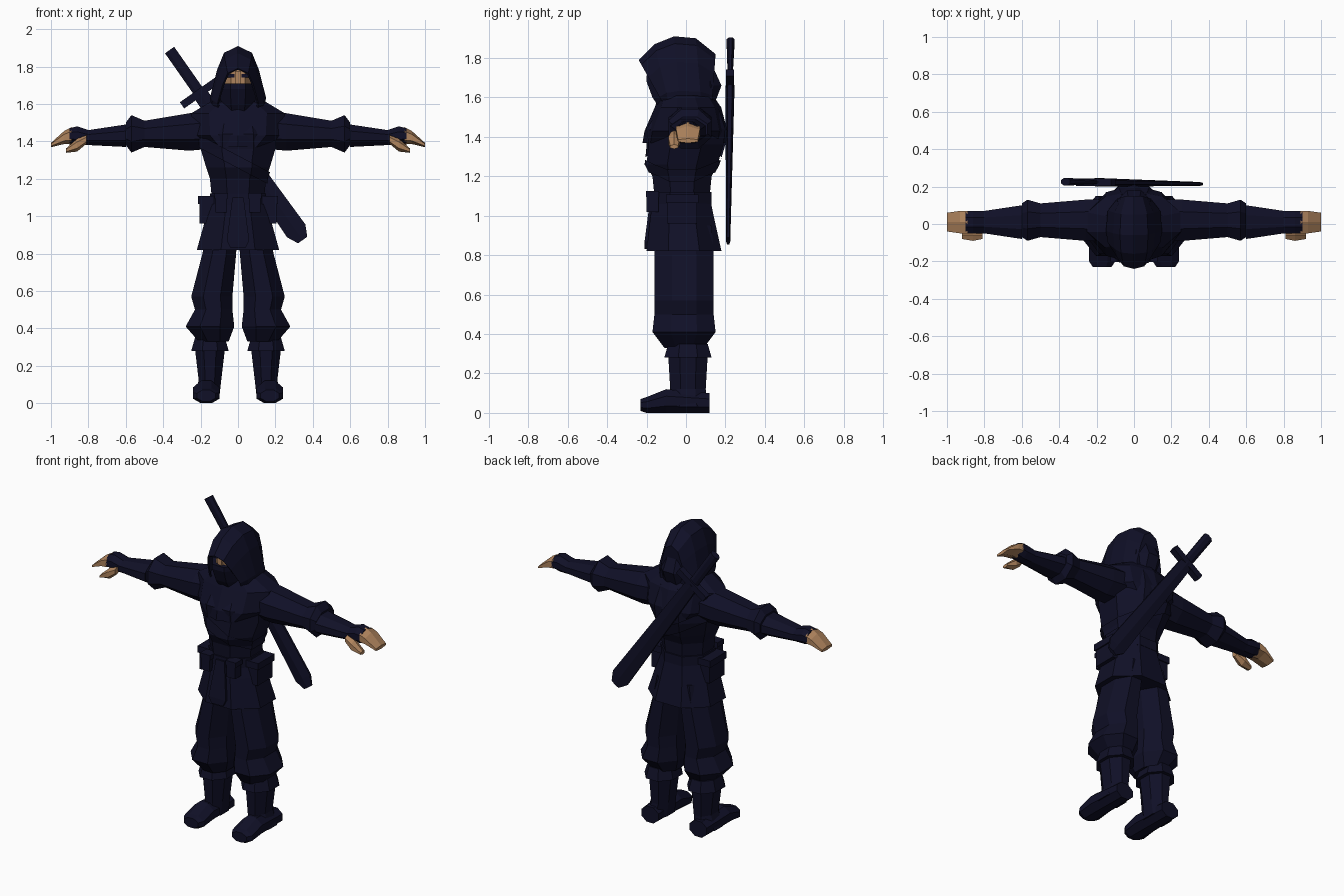
import bpy, bmesh, math
from mathutils import Matrix, Vector

default_cube = bpy.data.objects.get("Cube")
if default_cube:
    bpy.data.objects.remove(default_cube, do_unlink=True)


def make_material(name, red, green, blue):
    material = bpy.data.materials.new(name)
    material.use_nodes = True
    material.diffuse_color = (red, green, blue, 1)
    shader = material.node_tree.nodes["Principled BSDF"]
    shader.inputs["Base Color"].default_value = material.diffuse_color
    return material


NAVY = make_material("navy cloth", .005, .005, .02)
SKIN = make_material("skin", .43, .23, .11)
X, Y, Z = range(3)


def finish(name, bm, material=NAVY, mirror=False, matrix=None):
    """Turn a bmesh into a flat shaded object, optionally mirrored across x."""
    bmesh.ops.recalc_face_normals(bm, faces=bm.faces)
    if matrix:
        bm.transform(matrix)
    mesh = bpy.data.meshes.new(name)
    bm.to_mesh(mesh)
    bm.free()
    mesh.materials.append(material)
    part = bpy.data.objects.new(name, mesh)
    bpy.context.collection.objects.link(part)
    if mirror:
        part.modifiers.new("Mirror", "MIRROR")
    return part


def bridge(bm, first, second):
    """Join two rows of vertices with quads."""
    for a, b, c, d in zip(first, first[1:], second[1:], second):
        bm.faces.new((a, b, c, d))


def loft(name, axis, centre, rings, sides=8, drift=1, **options):
    """Skin rings of (position, half width, half depth, optional shift) along an axis.

    The shift moves a ring along its width (drift 0) or its depth (drift 1).
    """
    bm = bmesh.new()
    loops = []
    for position, width, depth, *shift in rings:
        middle = list(centre)
        middle[drift] += sum(shift)
        loop = []
        for side in range(sides):
            angle = math.tau * (side + .5) / sides
            reach = 1 / math.cos(math.pi / sides)
            point = [middle[0] + width * reach * math.cos(angle),
                     middle[1] + depth * reach * math.sin(angle)]
            point.insert(axis, position)
            loop.append(bm.verts.new(point))
        loops.append(loop)
    for lower, upper in zip(loops, loops[1:]):
        bridge(bm, lower + lower[:1], upper + upper[:1])
    bm.faces.new(loops[0])
    bm.faces.new(loops[-1])
    return finish(name, bm, **options)


def box(name, centre, size, **options):
    bm = bmesh.new()
    placement = Matrix.Translation(centre) @ Matrix.Diagonal(size).to_4x4()
    bmesh.ops.create_cube(bm, size=1, matrix=placement)
    return finish(name, bm, **options)


def pouches(name, centre, size):
    """A mirrored pair of pouches, each with a slightly larger lid on top."""
    box(name, centre, size, mirror=True)
    width, depth, height = size
    lid_centre = Vector(centre) + Vector((0, 0, height * .4))
    box(name + "_lids", lid_centre, (width * 1.2, depth * 1.1, height * .3), mirror=True)


# Tunic: chest narrowing to the waist, flared skirt, belt and front flap
torso = loft("torso", Z, (0, 0), [
    (1.1, .14, .14, -.02), (1.2, .15, .15, -.02), (1.26, .17, .18, -.02),
    (1.36, .2, .19), (1.44, .2, .2), (1.56, .16, .14, .02)])
loft("skirt", Z, (0, -.02), [(.82, .22, .19, .01), (1, .17, .16), (1.1, .14, .14)])
loft("belt", Z, (0, -.02), [(1.06, .15, .15), (1.12, .15, .15)])
loft("front_flap", Z, (0, -.2), [(.83, .04, .01), (.87, .06, .01), (1.1, .03, .01, .03)], sides=4)

# Cowl draped over the shoulders
loft("cowl", Z, (0, 0), [
    (1.37, .16, .2, -.01), (1.43, .24, .2), (1.55, .25, .16, .01), (1.61, .15, .13)], sides=10)

# Strap: a slanted slice of the chest pushed outwards
bm = bmesh.new()
bm.from_mesh(torso.data)
for side in (-1, 1):
    slope = Vector((.5, 0, .9)).normalized() * side
    bmesh.ops.bisect_plane(bm, geom=bm.verts[:] + bm.edges[:] + bm.faces[:],
                           plane_co=Vector((0, 0, 1.29)) + slope * .03,
                           plane_no=slope, clear_outer=True)
for vert in bm.verts:
    vert.co += Vector((vert.co.x, vert.co.y, 0)).normalized() * .01
finish("chest_strap", bm)

# Belt pouches
pouches("side_pouches", (.16, -.02, 1.03), (.09, .15, .14))
pouches("front_pouches", (.09, -.17, 1.07), (.06, .06, .1))

# Arms: wide sleeves, wrapped forearms and bare fingers
loft("sleeves", X, (.02, 1.44), [
    (.15, .11, .1, .02), (.26, .11, .1, .01), (.5, .09, .07),
    (.57, .11, .1), (.6, .09, .06)], mirror=True)
loft("forearms", X, (.01, 1.43), [
    (.6, .09, .06), (.8, .06, .04, -.01), (.86, .06, .05), (.9, .06, .04)], mirror=True)
loft("fingers", X, (.01, 1.4), [
    (.89, .06, .04, .03), (.93, .06, .03, .02), (1, .05, .01, -.02)],
    sides=6, material=SKIN, mirror=True)
loft("thumbs", X, (-.06, 1.38), [
    (.81, .02, .02, .03), (.86, .03, .03), (.92, .02, .01, -.03)],
    sides=6, material=SKIN, mirror=True)

# Baggy trousers gathered under the knee, gaiters and boots
loft("trousers", Z, (.13, -.01), [
    (.33, .08, .1), (.41, .13, .16, .02), (.5, .1, .15), (.57, .11, .15, .01),
    (.8, .09, .15, -.03), (.95, .08, .14, -.05)], drift=0, mirror=True)
loft("gaiters", Z, (.15, .01), [(.28, .1, .12), (.35, .08, .1)], mirror=True)
loft("boot_shafts", Z, (.15, .01), [
    (.03, .07, .1, .02), (.12, .06, .09), (.29, .08, .1)], drift=0, mirror=True)
loft("boot_feet", Y, (.17, 0), [
    (-.23, .05, .03, .04), (-.2, .07, .04, .04), (-.1, .07, .06, .06),
    (.12, .06, .05, .05)], mirror=True)

# Head with an exposed eye band above the mask
loft("face", Z, (0, -.03), [(1.66, .09, .14), (1.8, .09, .14)], material=SKIN)
loft("mask", Z, (0, -.05), [
    (1.54, .08, .1, .02), (1.6, .09, .12), (1.68, .1, .15), (1.71, .1, .15)])
box("nose_bridge", (0, -.17, 1.74), (.03, .03, .07), material=SKIN)
box("eyes", (.04, -.17, 1.75), (.04, .009, .02), mirror=True)

# Hood: arches from brow to nape sharing one outline of (drop, spread)
outline = [(0, 0), (.1, .5), (.35, .75), (.75, 1), (1, .9)]
arches = [  # crown y, crown z, neck y, half width
    (-.24, 1.79, -.1, .11), (-.16, 1.87, -.08, .14), (-.06, 1.91, -.03, .15),
    (.05, 1.9, .08, .14), (.15, 1.82, .13, .09), (.15, 1.82, .13, 0)]
bm = bmesh.new()
rows = []
for crown_y, crown_z, neck_y, width in arches:
    crown, neck = Vector((0, crown_y, crown_z)), Vector((0, neck_y, 1.54))
    rows.append([bm.verts.new(crown.lerp(neck, drop) + Vector((width * spread, 0, 0)))
                 for drop, spread in outline])
for front, back in zip(rows, rows[1:]):
    bridge(bm, front, back)
bmesh.ops.remove_doubles(bm, verts=bm.verts, dist=.001)
hood = finish("hood", bm, mirror=True)
hood.modifiers.new("Solidify", "SOLIDIFY").thickness = .01
loft("hood_drape", Z, (0, .09), [(1.53, .08, .04), (1.66, .09, .09), (1.77, .07, .04)])

# Sheathed sword slung across the back, handle over the right shoulder
slant = (Matrix.Translation((-.01, .22, 1.38)) @ Matrix.Rotation(math.radians(-35), 4, "Y")
         @ Matrix.Rotation(-.01, 4, "X"))
loft("sword_handle", Z, (0, 0), [(.34, .03, .01), (.6, .03, .02), (.62, .03, .02)], matrix=slant)
box("sword_guard", (0, 0, .34), (.23, .04, .04), matrix=slant)
loft("scabbard", Z, (0, 0), [
    (-.62, .03, .01), (-.56, .06, .01), (.34, .04, .02)], sides=6, matrix=slant)
